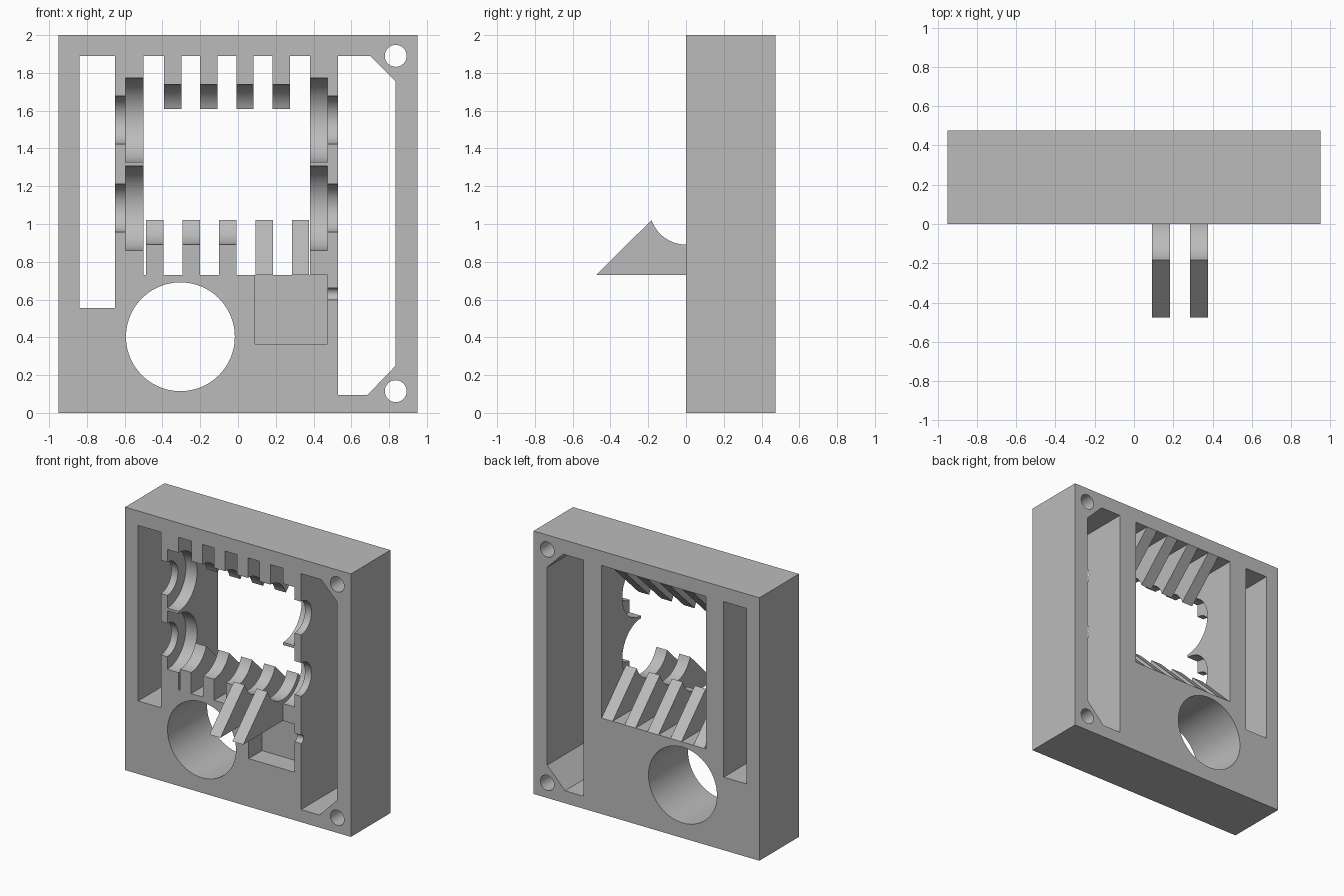
import bpy
import bmesh
from math import sin, cos, pi, sqrt
from mathutils import Vector

if "Cube" in bpy.data.objects:
    bpy.data.objects.remove(bpy.data.objects["Cube"], do_unlink=True)

DEPTH = 0.475
grey = bpy.data.materials.new("plain grey")
grey.use_nodes = True
grey.diffuse_color = (0.5, 0.5, 0.5, 1)
grey.node_tree.nodes["Principled BSDF"].inputs["Base Color"].default_value = (0.5, 0.5, 0.5, 1)


def prism(name, outline, axis, start, end):
    """Extrude an outline along x (outline in y, z) or along y (outline in x, z)."""
    bm = bmesh.new()
    if axis == "x":
        pts = [(start, a, b) for a, b in outline]
        move = Vector((end - start, 0, 0))
    else:
        pts = [(a, start, b) for a, b in outline]
        move = Vector((0, end - start, 0))
    face = bm.faces.new([bm.verts.new(p) for p in pts])
    out = bmesh.ops.extrude_face_region(bm, geom=[face])
    bmesh.ops.translate(bm, vec=move, verts=[v for v in out["geom"] if isinstance(v, bmesh.types.BMVert)])
    bmesh.ops.recalc_face_normals(bm, faces=bm.faces)
    mesh = bpy.data.meshes.new(name)
    bm.to_mesh(mesh)
    bm.free()
    mesh.materials.append(grey)
    obj = bpy.data.objects.new(name, mesh)
    bpy.context.collection.objects.link(obj)
    return obj


def rect(x0, x1, z0, z1):
    return [(x0, z0), (x1, z0), (x1, z1), (x0, z1)]


def circle(a, b, r, n=64):
    return [(a + r * cos(2 * pi * i / n), b + r * sin(2 * pi * i / n)) for i in range(n)]


def smooth(obj):
    bpy.ops.object.select_all(action="DESELECT")
    obj.select_set(True)
    bpy.context.view_layer.objects.active = obj
    bpy.ops.object.shade_smooth_by_angle(angle=0.5)


def cut(target, outline, axis="y", start=-0.1, end=DEPTH + 0.1):
    cutter = prism("cutter", outline, axis, start, end)
    cutter.hide_render = True
    mod = target.modifiers.new("cut", "BOOLEAN")
    mod.operation = "DIFFERENCE"
    mod.solver = "EXACT"
    mod.object = cutter
    bpy.ops.object.select_all(action="DESELECT")
    bpy.context.view_layer.objects.active = target
    target.select_set(True)
    bpy.ops.object.modifier_apply(modifier=mod.name)
    bpy.data.objects.remove(cutter, do_unlink=True)


# Main block
block = prism("block", rect(-0.95, 0.95, 0, 2), "y", 0, DEPTH)

# Side slots, centre window and shallow pocket
cut(block, rect(-0.84, -0.65, 0.555, 1.89))
cut(block, [(0.53, 0.095), (0.685, 0.095), (0.835, 0.25), (0.835, 1.755), (0.70, 1.89), (0.53, 1.89)])
cut(block, rect(0.09, 0.475, 0.365, 0.73), end=0.16)
cut(block, rect(-0.50, 0.38, 0.73, 1.89))

# Round through holes
cut(block, circle(-0.305, 0.403, 0.288, 96))
for z in (0.115, 1.89):
    cut(block, circle(0.835, z, 0.058, 32))

# Stepped half-round bearing seats in both window walls
LOW, HIGH = 1.084, 1.55
for z in (LOW, HIGH):
    for x0, x1 in ((-0.595, -0.45), (0.33, 0.475)):
        cut(block, circle(0, z, 0.223), "x", x0, x1)
    for x0, x1 in ((-0.70, -0.55), (0.43, 0.58)):
        cut(block, circle(0, z, 0.127), "x", x0, x1)

# Small wire notch beside the pocket
cut(block, circle(0, 0.63, 0.032, 32), "x", 0.45, 0.58)
smooth(block)


def rib(name, x, centre, base, up, both_sides=False):
    """Sloped rib with a round cradle; up is 1 for floor ribs, -1 for ceiling ribs."""
    r, dz = 0.193, 0.063
    tip = sqrt(r * r - dz * dz)
    spread = pi / 2 - sin(dz / r)
    n = 16
    arc = []
    for i in range(n + 1):
        t = spread * i / n
        arc.append((r * sin(t), centre - up * r * cos(t)))
    arc[-1] = (tip, centre - up * dz)
    half = arc + [(DEPTH, base)]
    if both_sides:
        outline = [(-y, z) for y, z in reversed(half[1:])] + half
    else:
        outline = half + [(0, base)]
    smooth(prism(name, outline, "x", x - 0.046, x + 0.046))


# Floor ribs; the two on the left side also reach out in front
PITCH = 0.193
for i in range(5):
    rib("floor_rib_%d" % (i + 1), -0.441 + PITCH * i, LOW, 0.73, 1, i >= 3)

# Ceiling ribs
for i in range(4):
    rib("ceiling_rib_%d" % (i + 1), -0.345 + PITCH * i * 0.99, HIGH - 0.01 + 0.005, 1.89, -1)
